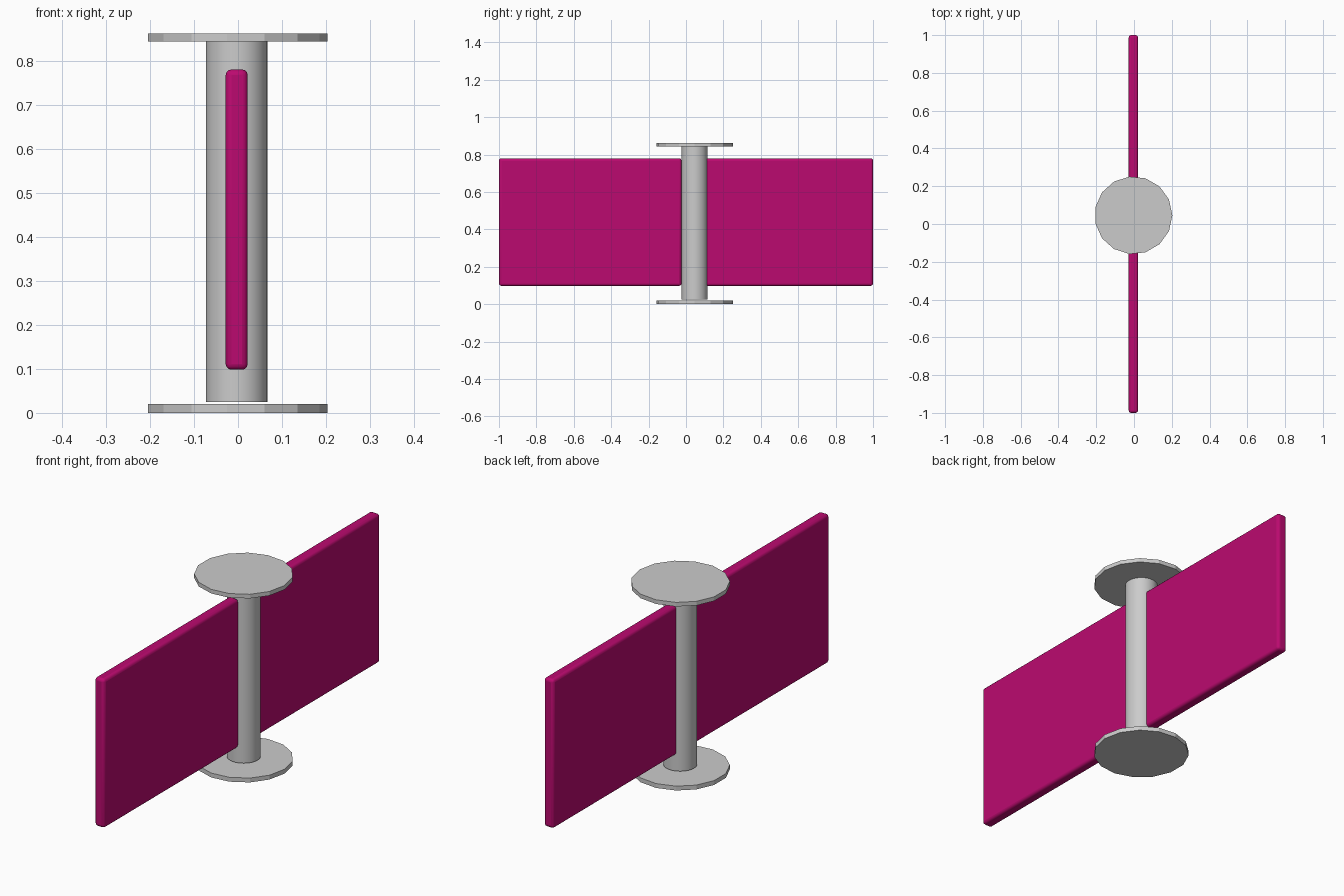
import bpy

if "Cube" in bpy.data.objects:
    bpy.data.objects.remove(bpy.data.objects["Cube"])

X, Y = -0.003, 0.046  # post axis


def cylinder(name, sides, radius, z0, z1, smooth=False):
    bpy.ops.mesh.primitive_cylinder_add(vertices=sides, radius=radius, depth=z1 - z0,
                                        location=(X, Y, (z0 + z1) / 2),
                                        rotation=(0, 0, -1.5707963))
    ob = bpy.context.object
    ob.name = name
    if smooth:
        bpy.ops.object.shade_smooth_by_angle()
    return ob


# Fifteen-sided end discs; first vertex turned to +x
cylinder("bottom_disc", 15, 0.206, 0.0, 0.02)
cylinder("top_disc", 15, 0.206, 0.843, 0.862)

# Round centre post
cylinder("post", 32, 0.07, 0.025, 0.843, smooth=True)

# Two rounded door panels on either side of the post
magenta = bpy.data.materials.new("panel_magenta")
magenta.diffuse_color = (0.5, 0.003, 0.16, 1)
magenta.use_nodes = True
magenta.node_tree.nodes["Principled BSDF"].inputs["Base Color"].default_value = magenta.diffuse_color
for name, side in (("front_panel", -1), ("back_panel", 1)):
    bpy.ops.mesh.primitive_cube_add(size=1, location=(X, side * 0.512, 0.439))
    panel = bpy.context.object
    panel.name = name
    panel.scale = (0.05, 0.976, 0.682)
    bpy.ops.object.transform_apply(location=False, rotation=False, scale=True)
    panel.data.materials.append(magenta)
    bevel = panel.modifiers.new("rounded_edges", 'BEVEL')
    bevel.width = 0.013
    bevel.segments = 3
    bpy.ops.object.shade_smooth_by_angle()
